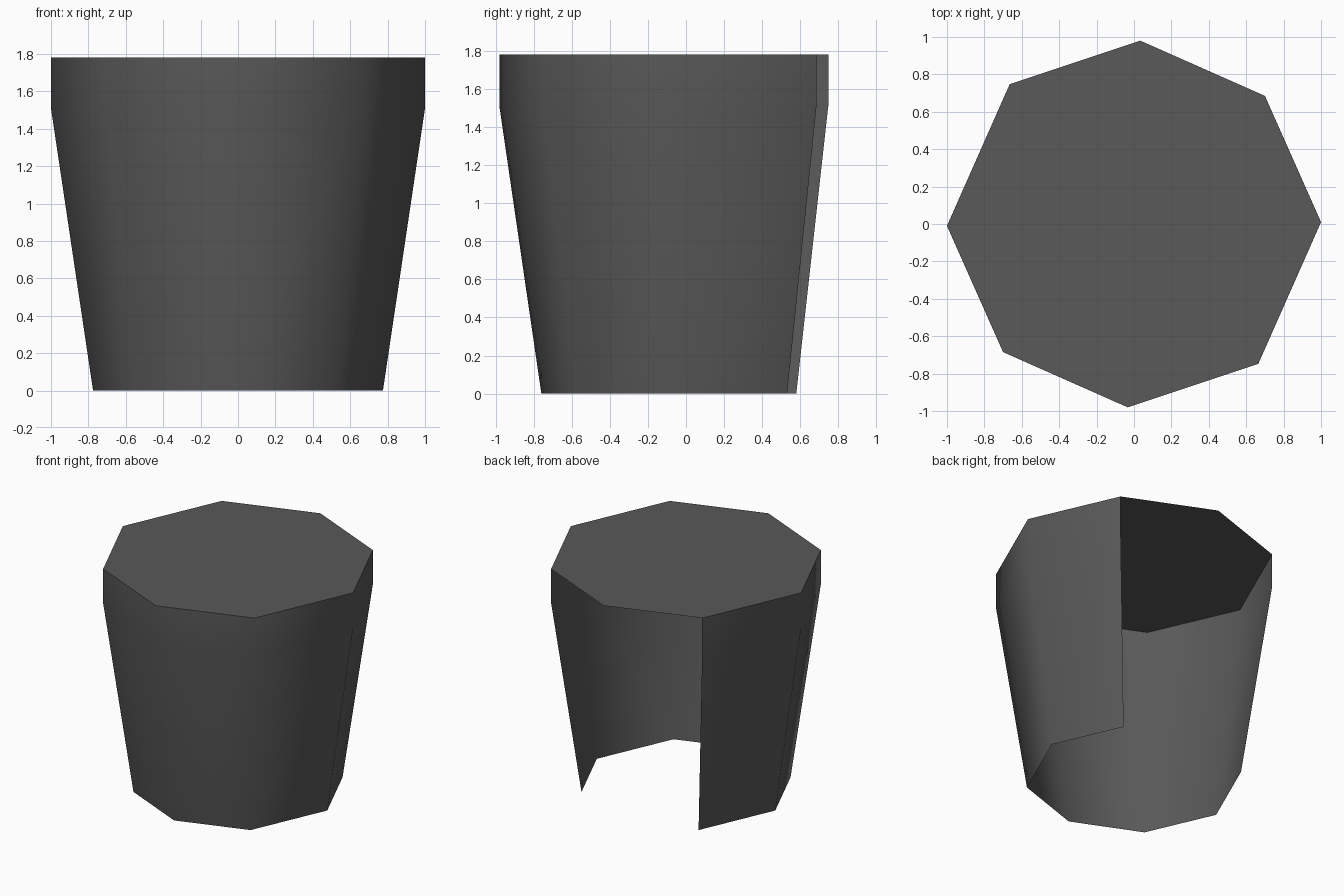
import bpy
import bmesh

if "Cube" in bpy.data.objects:
    bpy.data.objects.remove(bpy.data.objects["Cube"])

# One dark grey for the whole bucket-like shell
grey = bpy.data.materials.new("dark grey")
grey.diffuse_color = (0.1, 0.1, 0.1, 1)
grey.use_nodes = True
grey.node_tree.nodes["Principled BSDF"].inputs["Base Color"].default_value = grey.diffuse_color

# Slightly irregular octagon: half of the corners, the rest are point-mirrored
half = [(1.0, 0.01), (0.70, 0.685), (0.034, 0.98), (-0.665, 0.747)]
outline = half + [(-x, -y) for x, y in half]
HEIGHT = 1.78


def make_object(name, bm, smooth):
    for f in bm.faces:
        f.smooth = smooth
    mesh = bpy.data.meshes.new(name)
    bm.to_mesh(mesh)
    bm.free()
    mesh.materials.append(grey)
    obj = bpy.data.objects.new(name, mesh)
    bpy.context.collection.objects.link(obj)
    return obj


def ring(bm, scale, z):
    return [bm.verts.new((x * scale, y * scale, z)) for x, y in outline]


# Flat lid, covering the full octagon
bm = bmesh.new()
bm.faces.new(ring(bm, 1.0, HEIGHT))
make_object("lid", bm, False)

# Thin wall: upright rim, then tapering down; open below and at the back
bm = bmesh.new()
rings = [ring(bm, s, z) for s, z in ((0.775, 0), (1.0, 1.51), (1.0, HEIGHT))]
for low, high in zip(rings, rings[1:]):
    for i in range(8):
        j = (i + 1) % 8
        if i in (1, 2):  # the two missing back panels
            continue
        bm.faces.new((low[i], low[j], high[j], high[i]))
loose = [v for v in bm.verts if not v.link_faces]
bmesh.ops.delete(bm, geom=loose, context='VERTS')
make_object("tapered_wall", bm, True)
